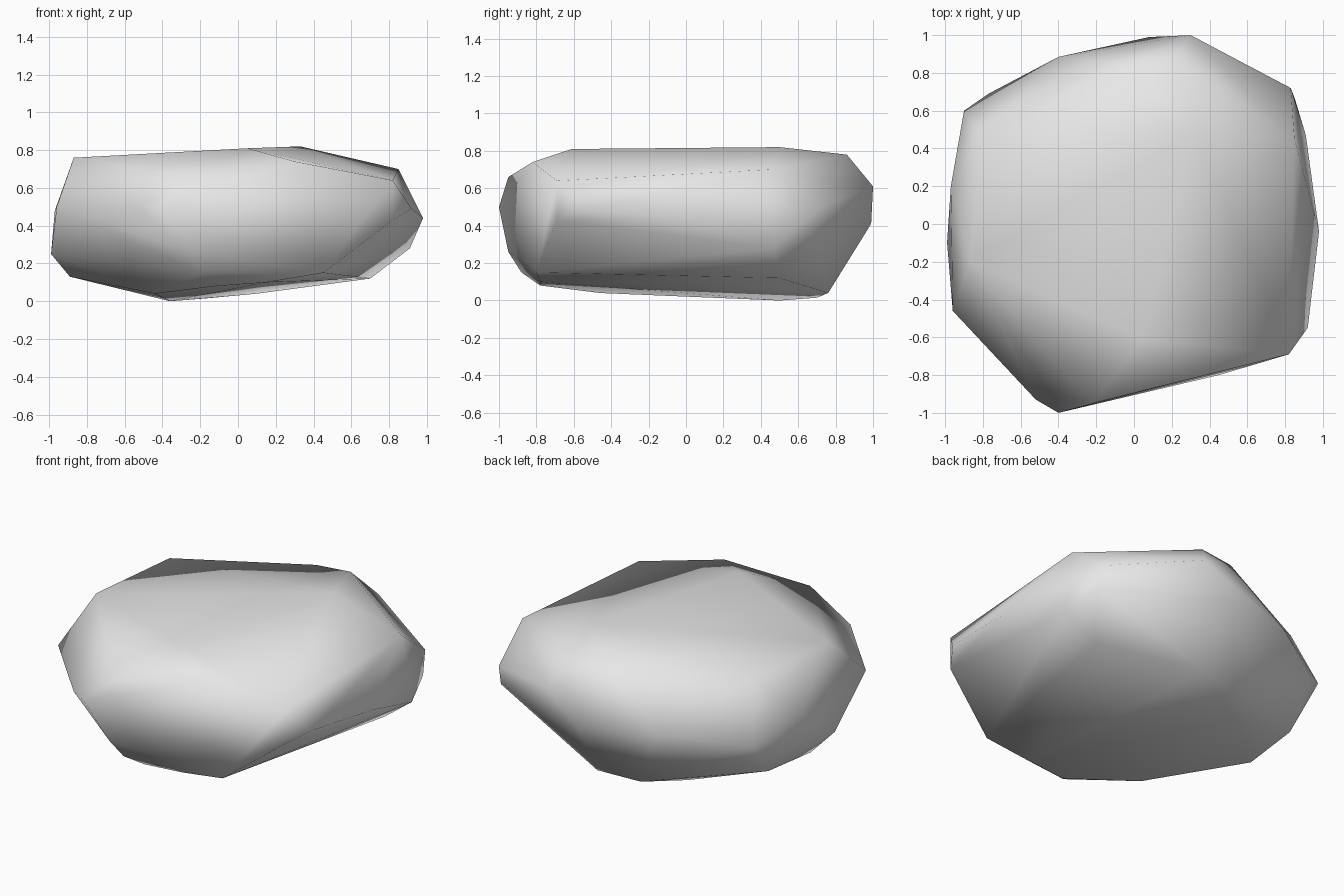
import bpy
import bmesh

default_cube = bpy.data.objects.get("Cube")
if default_cube:
    bpy.data.objects.remove(default_cube, do_unlink=True)


def make_material(name, colour):
    material = bpy.data.materials.new(name)
    material.use_nodes = True
    material.diffuse_color = colour
    shader = next(node for node in material.node_tree.nodes if node.type == "BSDF_PRINCIPLED")
    shader.inputs["Base Color"].default_value = colour
    shader.inputs["Roughness"].default_value = 0.9
    return material


def make_boulder(name, corner_rings, material):
    """Wrap a tight convex skin around rings of chipped corners."""
    bm = bmesh.new()
    for ring in corner_rings:
        for corner in ring:
            bm.verts.new(corner)
    bmesh.ops.convex_hull(bm, input=list(bm.verts))

    # Remove any corner left inside the skin
    loose = [vert for vert in bm.verts if not vert.link_faces]
    bmesh.ops.delete(bm, geom=loose, context="VERTS")
    bmesh.ops.recalc_face_normals(bm, faces=list(bm.faces))

    # Soft shading over broad facets
    for face in bm.faces:
        face.smooth = True

    mesh = bpy.data.meshes.new(name)
    bm.to_mesh(mesh)
    bm.free()
    mesh.materials.append(material)
    boulder = bpy.data.objects.new(name, mesh)
    bpy.context.scene.collection.objects.link(boulder)
    return boulder


# Flat crown, tipped down towards +x
crown = [
    (-.81, .46, .75), (-.87, -.2, .76), (.05, -.61, .81), (.3, -.82, .74),
    (.82, -.69, .64), (.85, .45, .7), (.33, .5, .82), (.2, .86, .78),
    (-.03, .84, .77),
]

# Widest band around the middle
waist = [
    (-.22, -.95, .66), (-.4, -1, .5), (-.52, -.93, .5), (-.96, -.46, .5),
    (-.97, .2, .48), (-.9, .6, .4), (-.77, .69, .36), (-.4, .885, .45),
    (-.28, .87, .53), (.08, .99, .41), (.3, 1, .61), (.83, .72, .5),
    (.98, -.04, .44), (.92, -.55, .49), (.82, -.69, .43),
]

# Undercut lower edge
undercut = [
    (-.25, -.95, .26), (-.99, -.1, .25), (-.89, 0, .13), (-.86, .39, .15),
    (.85, .67, .36), (.91, .47, .28), (.7, .5, .12), (.45, -.8, .15),
    (-.2, -.88, .15),
]

# Narrow resting base
base = [
    (-.12, -.78, .08), (.15, -.78, .1), (-.44, -.46, .04), (-.36, .5, 0),
    (-.17, .7, .015), (.1, .76, .04),
]

stone = make_material("pale grey stone", (0.8, 0.8, 0.8, 1))
make_boulder("boulder", [crown, waist, undercut, base], stone)
